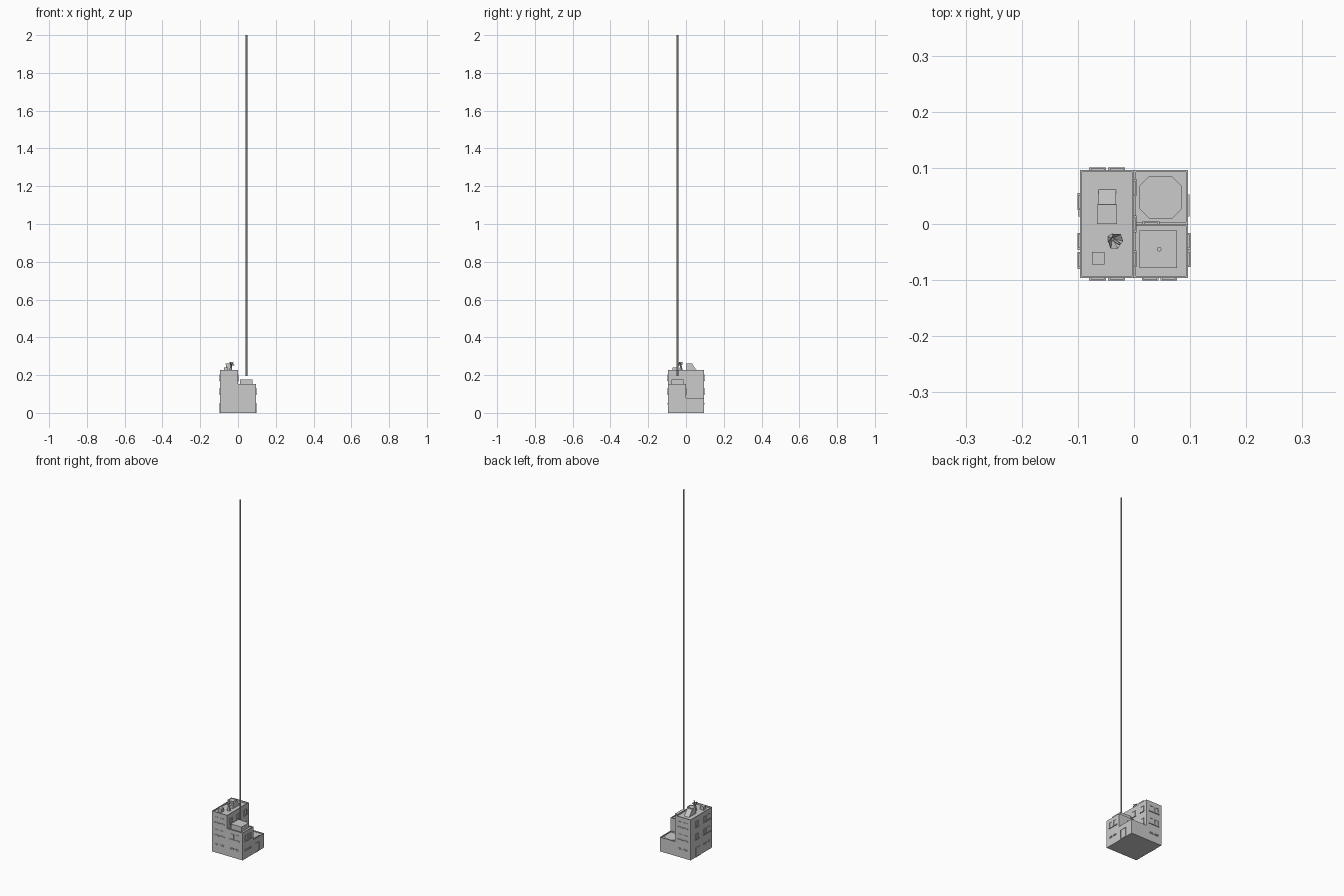
import bpy, bmesh, math
from mathutils import Matrix, Vector

if "Cube" in bpy.data.objects:
    bpy.data.objects.remove(bpy.data.objects["Cube"])


def finish(bm, name):
    bmesh.ops.recalc_face_normals(bm, faces=bm.faces)
    me = bpy.data.meshes.new(name)
    bm.to_mesh(me)
    bm.free()
    ob = bpy.data.objects.new(name, me)
    bpy.context.collection.objects.link(ob)
    return ob


def add_box(bm, lo, hi):
    lo, hi = Vector(lo), Vector(hi)
    m = Matrix.Translation((lo + hi) / 2) @ Matrix.Diagonal((*(hi - lo), 1))
    return bmesh.ops.create_cube(bm, size=1, matrix=m)['verts']


def sink_face(bm, direction, rim, depth):
    # inset the face pointing along direction and push it inwards
    d = Vector(direction)
    bm.normal_update()
    f = max(bm.faces, key=lambda f: f.normal.dot(d) * 10 + f.calc_center_median().dot(d))
    bmesh.ops.inset_individual(bm, faces=[f], thickness=rim)
    new = bmesh.ops.extrude_face_region(bm, geom=[f])['geom']
    bmesh.ops.translate(bm, verts=[v for v in new if isinstance(v, bmesh.types.BMVert)], vec=-d * depth)
    bmesh.ops.delete(bm, geom=[f], context='FACES_ONLY')


def block(name, lo, hi, rim=0, depth=0):
    bm = bmesh.new()
    add_box(bm, lo, hi)
    if rim:
        sink_face(bm, (0, 0, 1), rim, depth)
    return finish(bm, name)


def extrude_profile(name, pts, vec):
    bm = bmesh.new()
    f = bm.faces.new([bm.verts.new(p) for p in pts])
    new = bmesh.ops.extrude_face_region(bm, geom=[f])['geom']
    bmesh.ops.translate(bm, verts=[v for v in new if isinstance(v, bmesh.types.BMVert)], vec=vec)
    return finish(bm, name)


def opening(name, at, turn, w, h, sill=True):
    # framed opening modelled facing -y, then turned onto its wall
    bm = bmesh.new()
    add_box(bm, (-w / 2, -.0025, -h / 2), (w / 2, .001, h / 2))
    sink_face(bm, (0, -1, 0), .003, .002)
    if sill:
        add_box(bm, (-w / 2 - .003, -.0045, -h / 2 - .004), (w / 2 + .003, .001, -h / 2))
    ob = finish(bm, name)
    ob.location, ob.rotation_euler = at, (0, 0, math.radians(turn))


# Three stepped blocks with sunken roofs behind parapets
W = .096
block("tall_block", (-W, -W, 0), (0, W, .228), .005, .008)
block("middle_block", (0, -W, 0), (W, 0, .154), .005, .006)
block("low_block", (0, 0, 0), (W, W, .08), .005, .006)

# Windows: wall lookup gives position and turn
walls = {'front': (lambda s, z: (s, -W, z), 0), 'back': (lambda s, z: (s, W, z), 180),
         'left': (lambda s, z: (-W, s, z), -90), 'right': (lambda s, z: (W, s, z), 90),
         'inner': (lambda s, z: (0, s, z), 90), 'step': (lambda s, z: (s, 0, z), 180)}
G, F1, F2 = .045, .117, .187
layout = [('front', (-.065, -.031), (F1, F2)), ('front', (.029, .062), (F1,)),
          ('back', (-.065, -.031), (F1, F2)),
          ('left', (-.065, -.031, .04), (F1, F2)),
          ('right', (-.062, -.031), (F1,)),
          ('inner', (-.062, 0, .065), (F2,)), ('inner', (.065,), (F1,)),
          ('step', (.03,), (F1,))]
for wall, spots, levels in layout:
    place, turn = walls[wall]
    for s in spots:
        for z in levels:
            opening(wall + "_window", place(s, z), turn, .024, .03)

# Ground floor: doors and narrow vents
for wall, s in (('left', .033), ('right', .033)):
    place, turn = walls[wall]
    opening(wall + "_door", place(s, .027), turn, .04, .053, False)
for wall, spots in (('front', (-.065, -.031, .029, .062)), ('back', (-.065, -.031)),
                    ('left', (-.065, -.031)), ('right', (-.062, -.031))):
    place, turn = walls[wall]
    for s in spots:
        opening(wall + "_vent", place(s, .048), turn, .024, .009, False)

# Roof stair housing with sloped back and raised hatch
extrude_profile("stair_housing", [(-.063, y, z) for y, z in
                ((.002, .219), (.002, .257), (.033, .257), (.062, .219))], (.031, 0, 0))
block("housing_cap", (-.066, 0, .255), (-.03, .035, .261), .005, .002)

# Small vent box and plinth on the middle roof
block("roof_vent", (-.075, -.072, .219), (-.053, -.05, .24))
block("roof_plinth", (.01, -.078, .147), (.077, -.012, .176))

# Octagonal pad on the low roof
a, b, c = .01, .085, .017
pad = [(a + c, a), (b - c, a), (b, a + c), (b, b - c), (b - c, b), (a + c, b), (a, b - c), (a, a + c)]
extrude_profile("octagon_pad", [(x, y, .073) for x, y in pad], (0, 0, .004))

# Tall mast
bm = bmesh.new()
bmesh.ops.create_cone(bm, cap_ends=True, segments=8, radius1=.004, radius2=.004, depth=1.804,
                      matrix=Matrix.Translation((.045, -.045, 1.098)))
finish(bm, "mast")

# Satellite dish: stand, tilted faceted bowl and feed rod
P = Vector((-.038, -.027, 0))
bm = bmesh.new()
bmesh.ops.create_cone(bm, cap_ends=True, segments=6, radius1=.01, radius2=.003, depth=.035,
                      matrix=Matrix.Translation(P + Vector((0, 0, .237))))
finish(bm, "dish_stand")
bm = bmesh.new()
tilt = Matrix.Translation(P + Vector((0, 0, .252))) @ Matrix.Rotation(math.radians(-35), 4, 'Z') @ Matrix.Rotation(math.radians(40), 4, 'Y')
bmesh.ops.create_cone(bm, cap_ends=False, segments=6, radius1=.004, radius2=.016, depth=.01,
                      matrix=tilt @ Matrix.Translation((0, 0, .005)))
bmesh.ops.holes_fill(bm, edges=[e for e in bm.edges if e.is_boundary and e.calc_length() < .008], sides=0)
bmesh.ops.solidify(bm, geom=bm.faces[:], thickness=.001)
finish(bm, "dish_bowl")
bm = bmesh.new()
bmesh.ops.create_cone(bm, cap_ends=True, segments=6, radius1=.0015, radius2=.003, depth=.022,
                      matrix=tilt @ Matrix.Translation((0, 0, .011)))
finish(bm, "dish_feed")
